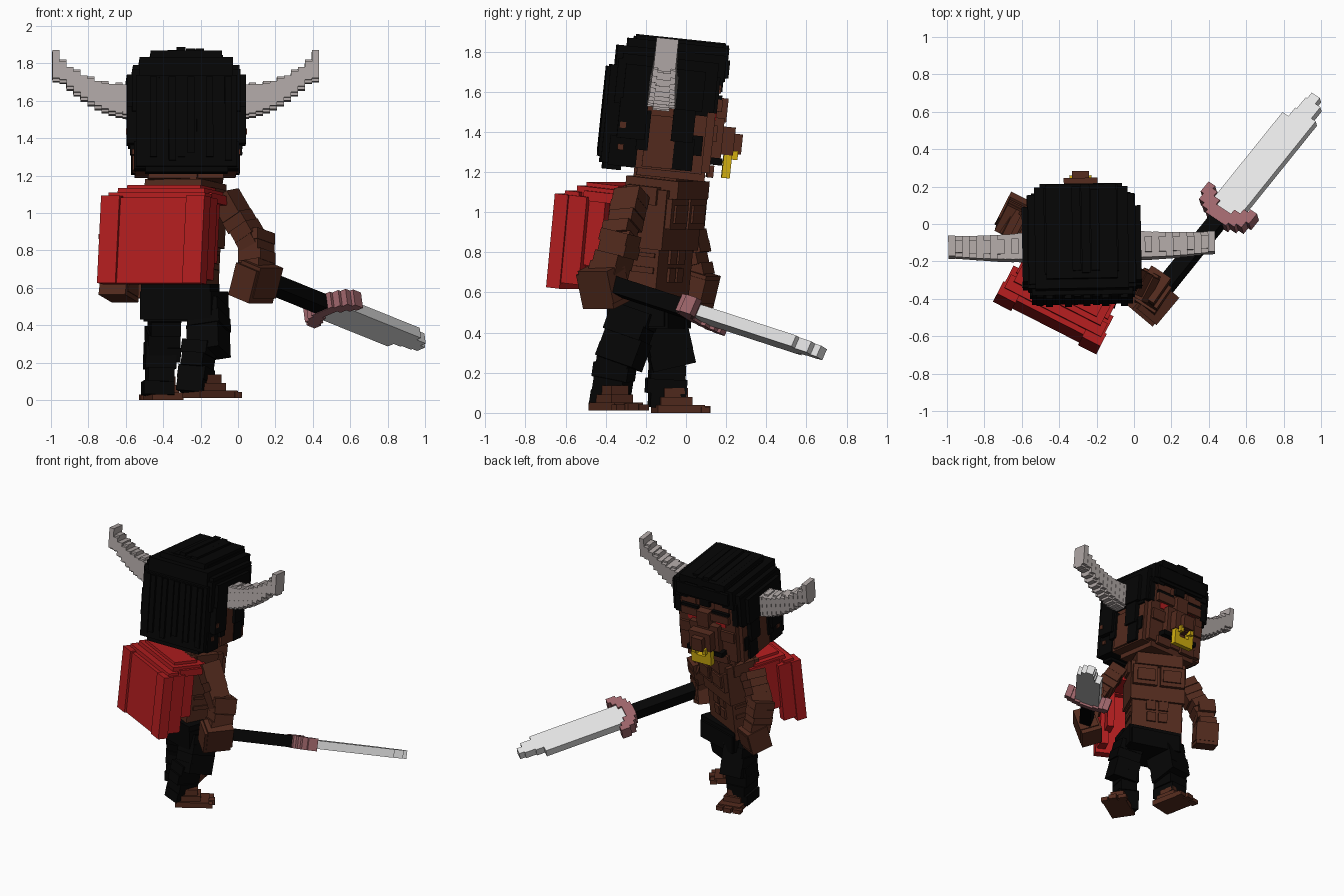
import bpy, math, random
from mathutils import Matrix, Vector, Euler

random.seed(4)


def colour(name, r, g, b):
    m = bpy.data.materials.new(name)
    m.diffuse_color = (r, g, b, 1)
    return m


SKIN = colour("brown skin", 0.086, 0.0235, 0.0125)
DARK = colour("black cloth and hair", 0.0016, 0.0016, 0.0016)
RED = colour("red cape", 0.45, 0.0125, 0.0135)
HORN = colour("horn grey", 0.43, 0.385, 0.375)
STEEL = colour("pale steel", 0.77, 0.77, 0.77)
ROSE = colour("rose guard", 0.34, 0.13, 0.145)
GOLD = colour("gold", 0.65, 0.43, 0.005)


def part(name, frame, mat, boxes, mirror=False):
    """One object from boxes (x0, x1, y0, y1, z0, z1) placed in a frame."""
    verts, faces = [], []
    if mirror:
        boxes = list(boxes) + [(-b[1], -b[0]) + tuple(b[2:]) for b in boxes]
    for x0, x1, y0, y1, z0, z1 in boxes:
        n = len(verts)
        verts += [(x, y, z) for z in (z0, z1) for x, y in ((x0, y0), (x1, y0), (x1, y1), (x0, y1))]
        faces += [[n + i for i in f] for f in ((3, 2, 1, 0), (4, 5, 6, 7), (0, 1, 5, 4),
                                              (1, 2, 6, 5), (2, 3, 7, 6), (3, 0, 4, 7))]
    me = bpy.data.meshes.new(name)
    me.from_pydata(verts, [], faces)
    me.materials.append(mat)
    ob = bpy.data.objects.new(name, me)
    ob.matrix_world = frame
    bpy.context.collection.objects.link(ob)
    return ob


def frame(loc, rx=0, ry=0, rz=0):
    e = Euler([math.radians(a) for a in (rx, ry, rz)], 'XYZ')
    return Matrix.Translation(loc) @ e.to_matrix().to_4x4()


def limb(name, a, b, w, d, mat, slices=5, yaw=0.0):
    """Blocky limb from a to b made of uneven slices."""
    a, b = Vector(a), Vector(b)
    z = (b - a).normalized()
    x = Vector((math.cos(math.radians(yaw)), math.sin(math.radians(yaw)), 0))
    x = (x - z * x.dot(z)).normalized()
    y = z.cross(x)
    m = Matrix((x, y, z)).transposed().to_4x4()
    m.translation = a
    step = (b - a).length / slices
    boxes = []
    for i in range(slices):
        j, k = random.uniform(-.012, .012), random.uniform(-.012, .012)
        boxes.append((-w / 2 + j, w / 2 + k, -d / 2 + k, d / 2 + j, i * step, (i + 1) * step + .004))
    part(name, m, mat, boxes)


# ---- head, tipped slightly forward
HEAD = frame((-0.28, -0.097, 1.497), -6, 0, 1)
part("skull", HEAD, SKIN, [(-.27, .27, -.22, .2, -.29, .2), (-.24, .24, .19, .24, -.28, .2),
                           (-.2, .2, -.12, .22, -.325, -.28), (-.285, .285, -.1, .06, -.28, -.02)])
part("face_features", HEAD, SKIN, [(.04, .2, .23, .27, .03, .09), (.06, .23, .23, .258, -.12, -.04),
                                   (.05, .17, .23, .262, -.3, -.24), (.08, .2, .23, .255, .12, .17)], True)
part("snout", HEAD, SKIN, [(-.12, .12, .22, .29, -.2, 0), (-.09, .09, .28, .35, -.18, -.04),
                           (-.045, .045, .34, .39, -.17, -.07), (-.05, .05, .22, .3, -.02, .1)])
part("eyes", HEAD, RED, [(.08, .16, .2, .246, -.015, .03)], True)
part("brows_and_moustache", HEAD, DARK, [(.06, .2, .23, .265, .09, .112), (.03, .15, .23, .3, -.235, -.2)], True)
part("nose_ring", HEAD, GOLD, [(.04, .084, .305, .346, -.28, -.14), (0, .084, .305, .346, -.295, -.23),
                               (.03, .06, .33, .375, -.2, -.155)], True)

# ---- hair: rounded cap, back, side locks and raised strips
hair = [(-.318, .318, -.23, .17, .02, .22), (-.29, .29, -.27, .23, .02, .245),
        (-.285, .285, -.25, .23, .2, .27), (-.25, .25, -.28, .265, .2, .31),
        (-.19, .19, -.23, .275, .3, .35), (-.22, .22, -.2, .285, .2, .29),
        (-.318, .318, -.24, -.1, -.15, .05), (-.28, .28, -.27, -.13, -.29, -.14),
        (-.27, .27, -.305, -.2, -.28, .21), (-.22, .22, -.29, -.2, -.31, -.27)]
for i in range(10):
    x = -.25 + i * .05
    top = .374 - .075 * (abs(i - 4.5) / 4.5) ** 2 - (.01 if i % 2 else 0)
    hair.append((x, x + .046, -.19 - .012 * (i % 2), .245 + .015 * (i % 3), .26, top))
    hair.append((x + .004, x + .042, -.312 - .01 * (i % 2), -.25, -.25 + .02 * (i % 3), .2))
part("hair", HEAD, DARK, hair)
part("side_locks", HEAD, DARK, [(.24, .305, .03, .14, -.14, .05), (.24, .29, .05, .15, -.28, -.12),
                                (.25, .285, .13, .2, 0, .2), (.27, .3, -.14, -.08, -.2, 0),
                                (.15, .25, .2, .26, .16, .24), (.22, .265, .17, .245, .02, .2),
                                (.26, .28, .14, .19, -.2, -.1)], True)
part("fringe", HEAD, DARK, [(-.2, .2, .2, .27, .18, .24), (-.04, .04, .2, .265, .13, .2)])
part("hair_beads", HEAD, SKIN, [(.3, .323, -.23, -.2, -.1, -.07), (.27, .29, -.23, -.2, -.21, -.18)], True)

# ---- horns: stepped columns that curve up and taper outwards
horn = []
for i in range(11):
    t = i / 10
    x = .3 + .375 * t
    mid = .1 + .01 * t + .18 * t * t
    h = .08 * (1 - t) + .045 * t + (.03 if i == 10 else 0)
    wy = .07 * (1 - t) + .055 * t
    yc = -.035 - .01 * t
    horn.append((x, x + .038, yc - wy, yc + wy, mid - h, mid + h))
    horn.append((x, x + .038, yc - wy * .6, yc + wy * .6, mid - h - .015, mid + h + .014 * (i % 2)))
for nm, side in (("right_horn", 1), ("left_horn", -1)):
    part(nm, HEAD, HORN, [(b[0], b[1], *b[2:]) if side > 0 else (-b[1], -b[0], *b[2:]) for b in horn])

# ---- torso, turned with the right shoulder back and leaning forward
BODY = frame((-0.3, -0.13, .95), 0, 0, -27) @ frame((0, .005, 0), -6) @ frame((0, 0, -.95))
part("torso", BODY, SKIN, [(-.185, .185, -.12, .1, .53, .85), (-.2, .2, -.14, .12, .82, 1.12),
                           (-.17, .17, -.13, .165, 1.08, 1.17), (-.13, .13, -.11, .13, 1.13, 1.23)])
part("chest_and_belly", BODY, SKIN, [(.012, .19, .1, .15, .93, 1.08), (.03, .16, .1, .162, .96, 1.05),
                                     (.01, .08, .08, .12, .84, .9), (.01, .08, .08, .115, .75, .82),
                                     (.01, .075, .08, .115, .66, .73), (.11, .195, -.08, .08, .78, .8),
                                     (.11, .195, -.08, .08, .7, .73), (.09, .215, -.1, .07, 1.04, 1.13)], True)

# ---- arms
limb("right_upper_arm", (-.07, -.28, 1.1), (.09, -.335, .82), .12, .14, SKIN, 5, -27)
limb("right_forearm", (.1, -.325, .9), (.1, -.38, .68), .13, .16, SKIN, 4, -35)
part("right_hand", frame((.09, -.41, .635), 0, 18, -40), SKIN,
     [(-.075, .075, -.1, .1, -.1, .08), (-.06, .08, -.08, .11, -.07, .1)])
limb("left_upper_arm", (-.53, -.06, 1.07), (-.65, .0, .83), .13, .14, SKIN, 5, -27)
limb("left_forearm", (-.655, .0, .9), (-.64, .045, .68), .13, .15, SKIN, 4, -27)
part("left_hand", frame((-.63, .05, .625), -15, 0, -27), SKIN,
     [(-.08, .08, -.08, .08, -.085, .08), (-.07, .085, -.06, .085, -.06, .06)])

# ---- cape: back panel with borders, side walls and top over the shoulders
CAPE = frame((-0.3, -0.13, .87), 0, 0, -27) @ frame((.035, -.39, 0), -6)
part("cape", CAPE, RED, [(-.31, .31, -.03, .03, -.25, .21), (-.31, -.2, -.045, .03, -.25, .22),
                         (.2, .31, -.045, .03, -.25, .22), (-.29, .29, 0, .08, .2, .24),
                         (-.3, -.24, .02, .13, -.22, .22), (.24, .3, .02, .13, -.22, .22),
                         (-.27, -.22, .1, .22, -.12, .24), (.22, .27, .1, .22, -.12, .24),
                         (-.26, .26, .05, .3, .22, .27), (-.22, .22, .08, .26, .25, .29),
                         (.1, .28, .1, .34, .2, .25), (-.27, -.1, .1, .34, .2, .25)])

# ---- trousers, higher at the back than at the front
part("trouser_waist", frame((-.285, -.18, .53), 0, 0, -18), DARK,
     [(-.2, .2, -.16, .14, -.1, .05), (-.195, .195, -.16, .0, -.1, .09), (-.185, .185, -.14, .155, -.11, .02)])
limb("right_thigh", (-.165, -.24, .51), (-.155, -.335, .25), .18, .2, DARK, 4, -20)
limb("right_shin", (-.2, -.345, .31), (-.235, -.385, .04), .14, .17, DARK, 4, -20)
limb("left_thigh", (-.395, -.13, .51), (-.4, -.065, .23), .18, .21, DARK, 4, 5)
limb("left_shin", (-.415, -.09, .31), (-.42, -.105, .03), .16, .18, DARK, 4, 5)

# ---- feet with toes
foot = [(-.085, .085, -.12, .12, 0, .04), (-.065, .065, -.1, .06, .03, .08), (-.05, .05, -.08, .04, .07, .125),
        (-.1, -.04, .1, .15, 0, .03), (-.03, .03, .1, .16, 0, .035), (.04, .09, .1, .145, 0, .03)]
part("right_foot", frame((-.15, -.35, .012), 0, 0, -57), SKIN, foot)
part("left_foot", frame((-.4, -.04, 0), 0, 0, 12), SKIN, foot)

# ---- sword: y runs to the tip, x across the blade
d = Vector((.608, .755, -.245)).normalized()
w = Vector((.28, -.18, .115))
w = (w - d * w.dot(d)).normalized()
SWORD = Matrix((w, d, w.cross(d))).transposed().to_4x4()
SWORD.translation = (.12, -.39, .645)
part("sword_grip", SWORD, DARK, [(-.042, .042, -.08, .56, -.042, .042)])
guard = [(0, .07, .53, .6, -.045, .045), (.05, .11, .55, .63, -.045, .045),
         (.09, .145, .57, .66, -.045, .045), (.12, .165, .61, .68, -.045, .045)]
part("sword_guard", SWORD, ROSE, guard, True)
part("sword_blade", SWORD, STEEL, [(-.09, .09, .58, 1.23, -.03, .03), (-.05, .09, 1.23, 1.29, -.03, .03),
                                   (-.04, .06, 1.29, 1.37, -.03, .03), (-.03, .025, 1.37, 1.41, -.03, .03)])
